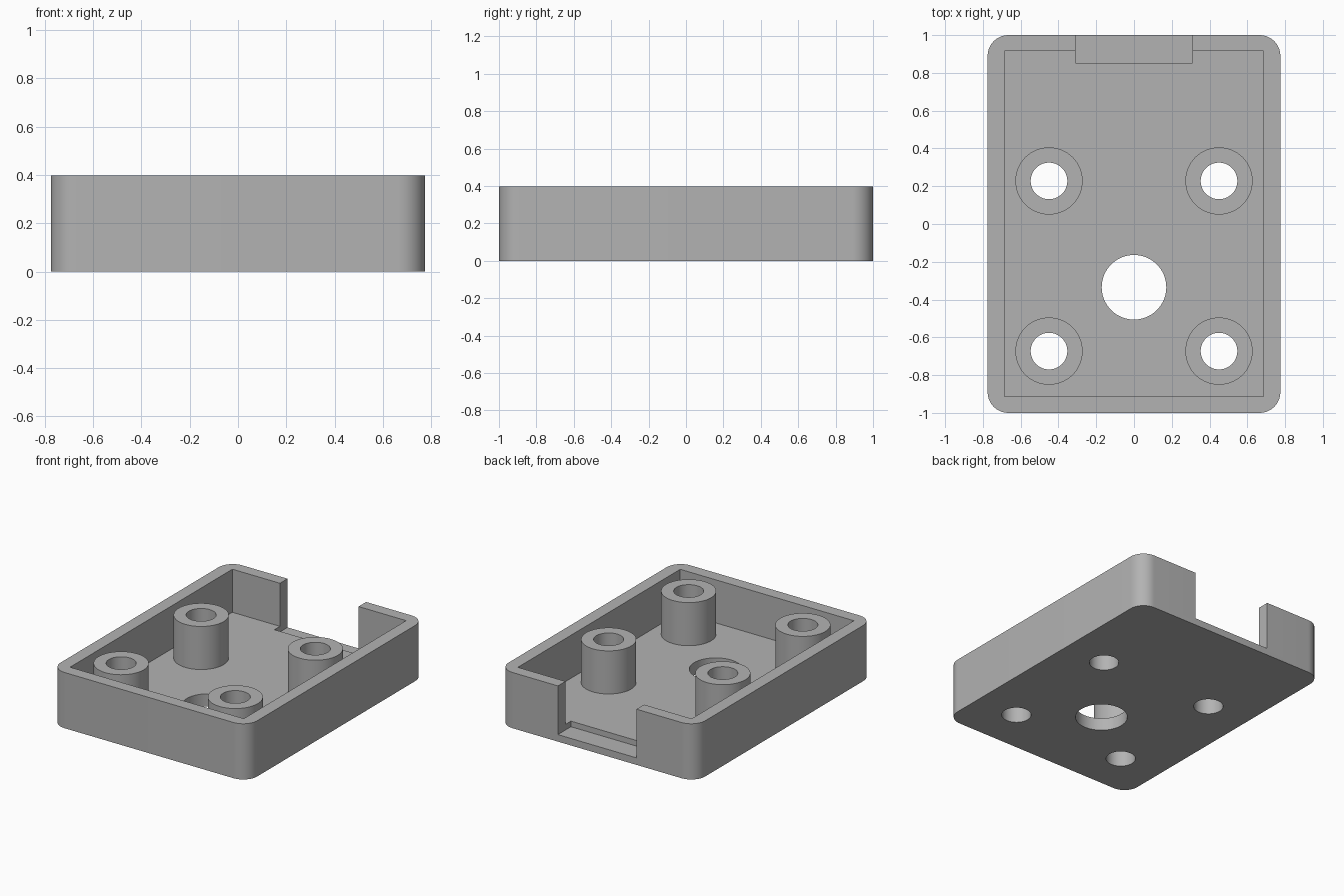
import bpy
import bmesh
from math import pi, sin, cos, radians
from mathutils import Vector

default = bpy.data.objects.get("Cube")
if default:
    bpy.data.objects.remove(default, do_unlink=True)

HEIGHT, FLOOR, SILL = 0.397, 0.09, 0.05
HALF_X, HALF_Y, CORNER = 0.775, 1.0, 0.11
POST_R, HOLE_R = 0.178, 0.097
POSTS = {"back_right": (-0.45, 0.228), "back_left": (0.45, 0.228),
         "front_right": (-0.45, -0.673), "front_left": (0.45, -0.673)}

grey = bpy.data.materials.new("plain grey")
grey.use_nodes = True
colour = (0.45, 0.45, 0.45, 1)
grey.diffuse_color = colour
grey.node_tree.nodes["Principled BSDF"].inputs["Base Color"].default_value = colour


def make_object(name, bm):
    bmesh.ops.recalc_face_normals(bm, faces=bm.faces)
    mesh = bpy.data.meshes.new(name)
    bm.to_mesh(mesh)
    bm.free()
    mesh.materials.append(grey)
    obj = bpy.data.objects.new(name, mesh)
    bpy.context.collection.objects.link(obj)
    return obj


def prism(name, outline, z0, z1):
    """Extrude a flat outline from z0 to z1."""
    bm = bmesh.new()
    face = bm.faces.new([bm.verts.new((x, y, z0)) for x, y in outline])
    top = bmesh.ops.extrude_face_region(bm, geom=[face])["geom"]
    bmesh.ops.translate(bm, vec=(0, 0, z1 - z0),
                        verts=[v for v in top if isinstance(v, bmesh.types.BMVert)])
    return make_object(name, bm)


def rectangle(x0, x1, y0, y1):
    return [(x0, y0), (x1, y0), (x1, y1), (x0, y1)]


def circle(x, y, r, n=64):
    return [(x + r * cos(2 * pi * i / n), y + r * sin(2 * pi * i / n)) for i in range(n)]


def rounded_rectangle(hx, hy, r, n=12):
    points = []
    for quarter, (sx, sy) in enumerate([(1, 1), (-1, 1), (-1, -1), (1, -1)]):
        for i in range(n + 1):
            a = (quarter + i / n) * pi / 2
            points.append((sx * (hx - r) + r * cos(a), sy * (hy - r) + r * sin(a)))
    return points


def activate(obj):
    bpy.ops.object.select_all(action="DESELECT")
    obj.select_set(True)
    bpy.context.view_layer.objects.active = obj


def cut(obj, cutter):
    cutter.hide_render = True
    mod = obj.modifiers.new("cut", "BOOLEAN")
    mod.operation, mod.solver, mod.object = "DIFFERENCE", "EXACT", cutter
    activate(obj)
    bpy.ops.object.modifier_apply(modifier=mod.name)
    bpy.data.objects.remove(cutter, do_unlink=True)


def smooth(obj):
    activate(obj)
    bpy.ops.object.shade_smooth_by_angle(angle=radians(30))


# Tray with a square-cornered pocket and a cable notch in the back wall
tray = prism("tray", rounded_rectangle(HALF_X, HALF_Y, CORNER), 0, HEIGHT)
cut(tray, prism("pocket", rectangle(-0.685, 0.685, -0.913, 0.915), FLOOR, 1))
cut(tray, prism("notch", rectangle(-0.31, 0.31, 0.853, 1.2), SILL, 1))

# Holes through the floor
cut(tray, prism("cable_hole", circle(0, -0.335, 0.171), -1, 1))
for x, y in POSTS.values():
    cut(tray, prism("screw_hole", circle(x, y, HOLE_R), -1, 1))
smooth(tray)

# Hollow screw posts, level with the rim
for name, (x, y) in POSTS.items():
    bm = bmesh.new()
    profile = [(HOLE_R, FLOOR), (HOLE_R, HEIGHT), (POST_R, HEIGHT), (POST_R, FLOOR)]
    verts = [bm.verts.new((x + r, y, z)) for r, z in profile]
    edges = [bm.edges.new(pair) for pair in zip(verts, verts[1:])]
    bmesh.ops.spin(bm, geom=verts + edges, cent=Vector((x, y, 0)), axis=(0, 0, 1),
                   angle=2 * pi, steps=64, use_merge=True)
    bmesh.ops.remove_doubles(bm, verts=bm.verts, dist=1e-4)
    smooth(make_object(name + "_post", bm))
